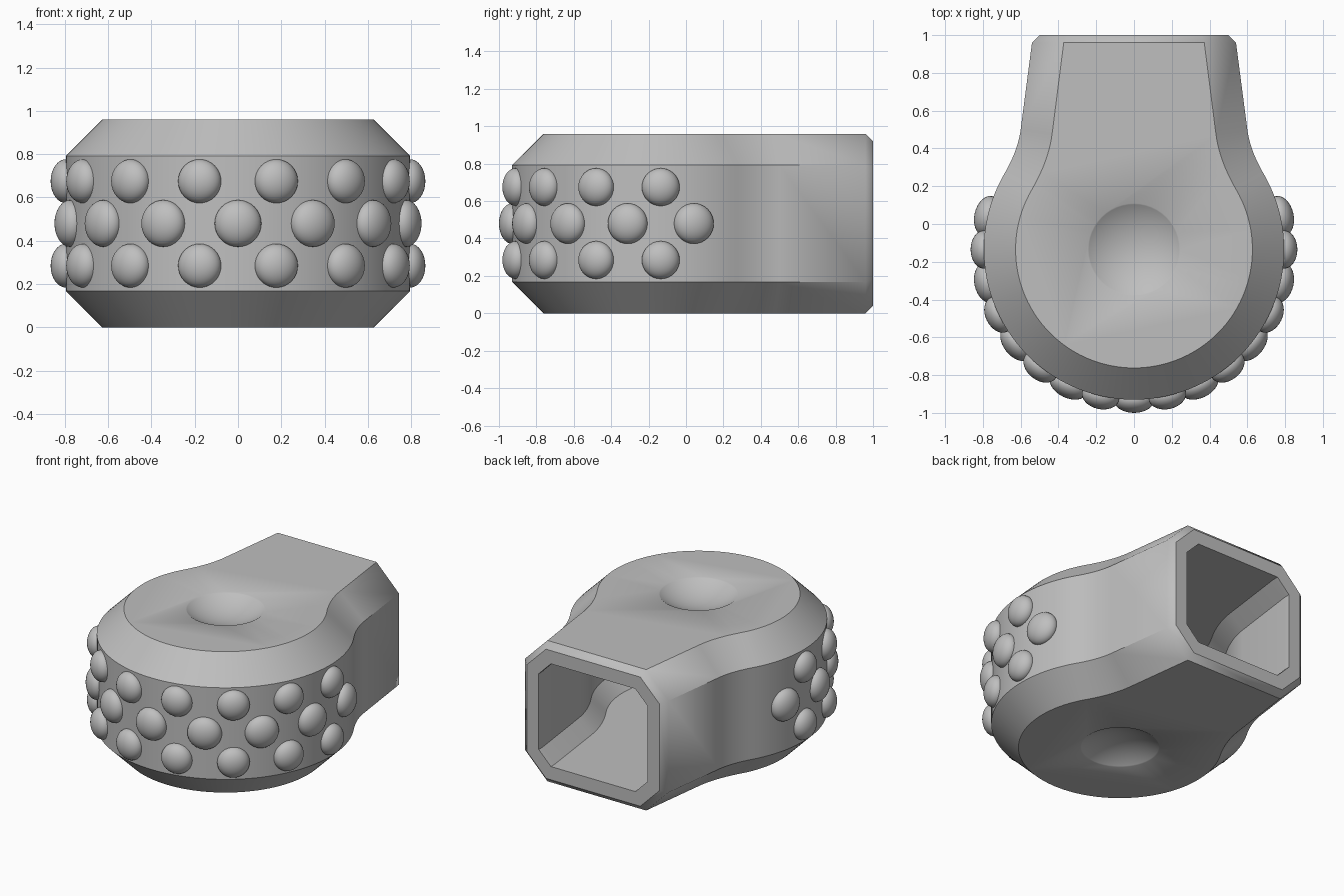
import bpy
import bmesh
from math import sin, cos, radians, pi
from mathutils import Vector

if "Cube" in bpy.data.objects:
    bpy.data.objects.remove(bpy.data.objects["Cube"])

CENTRE_Y, RADIUS, HEIGHT = -0.135, 0.795, 0.96
CHAMFER, WALL, LIP = 0.168, 0.13, 0.04

grey = bpy.data.materials.new("plain grey")
grey.use_nodes = True
colour = (0.52, 0.52, 0.52, 1)
grey.diffuse_color = colour
grey.node_tree.nodes["Principled BSDF"].inputs["Base Color"].default_value = colour


def smooth(obj, angle):
    bpy.ops.object.select_all(action="DESELECT")
    obj.select_set(True)
    bpy.context.view_layer.objects.active = obj
    bpy.ops.object.shade_smooth_by_angle(angle=radians(angle))


def section(inset):
    """Four (inset, height) points of the octagonal wall, moved inwards."""
    leg = CHAMFER - inset * 0.586
    low = [(inset + leg, inset), (inset, inset + leg)]
    return low + [(d, HEIGHT - z) for d, z in reversed(low)]


def plan_outline():
    """Open plan curve: neck, concave blend, round head, mirrored."""
    neck, bend = Vector((0.60, 0.50)), Vector((0.614, 0.391))
    start = radians(30.6)
    head = Vector((RADIUS * cos(start), CENTRE_Y + RADIUS * sin(start)))
    half = [Vector((0.54, HEIGHT))]
    for i in range(10):
        t = i / 10
        half.append(neck * (1 - t) ** 2 + bend * 2 * t * (1 - t) + head * t * t)
    steps = 40
    for i in range(steps + 1):
        a = start + (-pi / 2 - start) * i / steps
        half.append(Vector((RADIUS * cos(a), CENTRE_Y + RADIUS * sin(a))))
    half[-1].x = 0
    return half + [Vector((-p.x, p.y)) for p in reversed(half[:-1])]


def inward_normals(pts):
    result = []
    for i, p in enumerate(pts):
        if i in (0, len(pts) - 1):
            result.append(Vector((-1 if p.x > 0 else 1, 0)))
            continue
        t = (p - pts[i - 1]).normalized() + (pts[i + 1] - p).normalized()
        result.append(Vector((t.y, -t.x)).normalized())
    return result


# Hollow body: wall sections carried along the plan outline
bm = bmesh.new()
pts = plan_outline()
normals = inward_normals(pts)
ends = [Vector((pts[0].x, 1)), Vector((pts[-1].x, 1))]
pts = [ends[0]] + pts + [ends[1]]
normals = [normals[0]] + normals + [normals[-1]]
last = len(pts) - 1


def stations(inset, end_inset):
    rows = []
    for i, (p, n) in enumerate(zip(pts, normals)):
        shape = section(end_inset if i in (0, last) else inset)
        rows.append([bm.verts.new((p.x + n.x * d, p.y + n.y * d, z)) for d, z in shape])
    return rows


outer = stations(0, LIP)
inner = stations(WALL, WALL)
for rows in (outer, inner):
    for a, b in zip(rows, rows[1:]):
        for k in range(3):
            bm.faces.new((a[k], b[k], b[k + 1], a[k + 1]))
for k in (0, 3):
    bm.faces.new([row[k] for row in outer[1:-1]])
    bm.faces.new([row[k] for row in inner])
    bm.faces.new((outer[0][k], outer[1][k], outer[-2][k], outer[-1][k]))

# Flat rim around the rear opening
outer_loop = outer[0] + outer[-1][::-1]
inner_loop = inner[0] + inner[-1][::-1]
for i in range(8):
    j = (i + 1) % 8
    bm.faces.new((outer_loop[i], outer_loop[j], inner_loop[j], inner_loop[i]))
bmesh.ops.recalc_face_normals(bm, faces=bm.faces)
mesh = bpy.data.meshes.new("hollow_body")
bm.to_mesh(mesh)
bm.free()
mesh.materials.append(grey)
body = bpy.data.objects.new("hollow_body", mesh)
bpy.context.collection.objects.link(body)

# Shallow round dimples above and below
dimple_r, depth = 0.245, 0.075
ball_r = (dimple_r ** 2 + depth ** 2) / (2 * depth)
cutters = []
for name, z in (("top", HEIGHT + ball_r - depth), ("bottom", depth - ball_r)):
    bpy.ops.mesh.primitive_uv_sphere_add(segments=48, ring_count=60, radius=ball_r,
                                         location=(0, CENTRE_Y, z))
    cutter = bpy.context.object
    cutter.name = name + "_dimple_cutter"
    cutter.data.materials.append(grey)
    cutter.hide_render = True
    cutters.append(cutter)
    mod = body.modifiers.new(name + "_dimple", "BOOLEAN")
    mod.operation = "DIFFERENCE"
    mod.solver = "EXACT"
    mod.object = cutter
bpy.ops.object.select_all(action="DESELECT")
body.select_set(True)
bpy.context.view_layer.objects.active = body
for mod in list(body.modifiers):
    bpy.ops.object.modifier_apply(modifier=mod.name)
for cutter in cutters:
    bpy.data.objects.remove(cutter)
smooth(body, 40)

# Three staggered rows of flattened studs round the head
step = pi / 14
rows = (("lower", 0.285, 0.101, range(-7, 8, 2)),
        ("middle", 0.48, 0.108, range(-8, 9, 2)),
        ("upper", 0.675, 0.101, range(-7, 8, 2)))
for name, z, size, places in rows:
    for k in places:
        a = k * step
        bpy.ops.mesh.primitive_uv_sphere_add(
            segments=32, ring_count=16, radius=1, rotation=(0, 0, a),
            location=(RADIUS * sin(a), CENTRE_Y - RADIUS * cos(a), z))
        stud = bpy.context.object
        stud.name = name + "_stud"
        stud.scale = (size, 0.07, size)
        stud.data.materials.append(grey)
        smooth(stud, 40)
